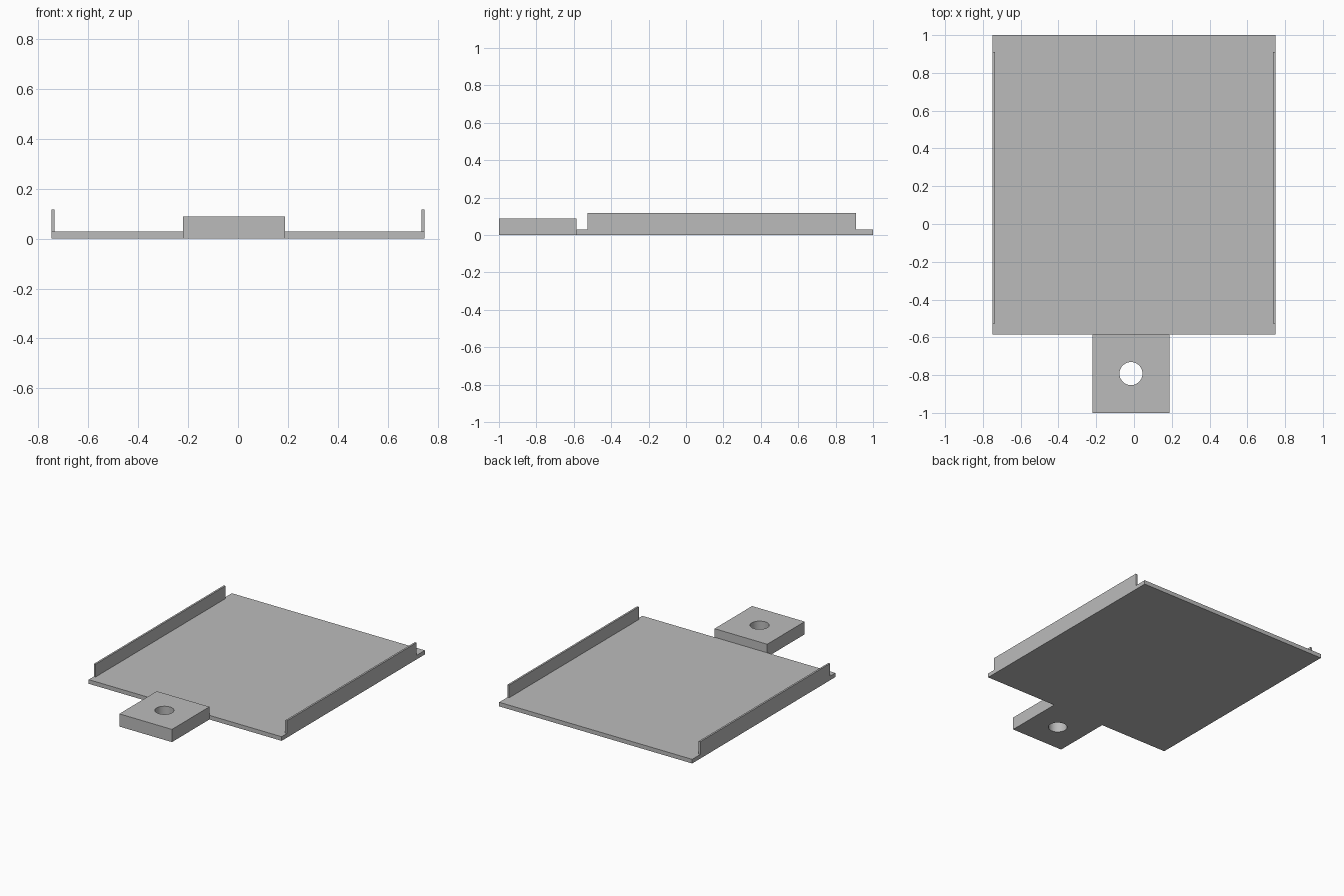
import bpy, bmesh, math

cube = bpy.data.objects.get("Cube")
if cube:
    bpy.data.objects.remove(cube, do_unlink=True)

# Single grey material
grey = bpy.data.materials.new("plain grey")
grey.use_nodes = True
colour = (0.5, 0.5, 0.5, 1)
grey.diffuse_color = colour
grey.node_tree.nodes["Principled BSDF"].inputs["Base Color"].default_value = colour


def slab(name, x0, x1, y0, y1, z0, z1, hole=None, sides=48):
    """Extruded rectangle, optionally pierced by a round hole (x, y, radius)."""
    bm = bmesh.new()
    loops = [[(x0, y0), (x1, y0), (x1, y1), (x0, y1)]]
    if hole:
        cx, cy, r = hole
        angles = [2 * math.pi * i / sides for i in range(sides)]
        loops.append([(cx + r * math.cos(a), cy + r * math.sin(a)) for a in angles])
    edges = []
    for loop in loops:
        verts = [bm.verts.new((x, y, z0)) for x, y in loop]
        edges += [bm.edges.new((v, verts[i - 1])) for i, v in enumerate(verts)]
    if hole:
        bmesh.ops.triangle_fill(bm, use_beauty=True, edges=edges)
    else:
        bm.faces.new(bm.verts)
    result = bmesh.ops.extrude_face_region(bm, geom=bm.faces[:])
    top = [g for g in result["geom"] if isinstance(g, bmesh.types.BMVert)]
    bmesh.ops.translate(bm, verts=top, vec=(0, 0, z1 - z0))
    bmesh.ops.recalc_face_normals(bm, faces=bm.faces[:])
    mesh = bpy.data.meshes.new(name)
    bm.to_mesh(mesh)
    bm.free()
    mesh.materials.append(grey)
    obj = bpy.data.objects.new(name, mesh)
    bpy.context.collection.objects.link(obj)
    return obj


half_width, floor, front = 0.748, 0.029, -0.585

# Base plate
slab("base_plate", -half_width, half_width, front, 1, 0, floor)

# Upright side rails
rail = 0.013
slab("left_rail", half_width - rail, half_width, -0.527, 0.91, floor, 0.118)
slab("right_rail", -half_width, rail - half_width, -0.527, 0.91, floor, 0.118)

# Front tab with a round through hole
tab = slab("front_tab", -0.22, 0.188, -1, front, 0, 0.089, hole=(-0.016, -0.792, 0.061))
bpy.context.view_layer.objects.active = tab
tab.select_set(True)
bpy.ops.object.shade_smooth_by_angle(angle=math.radians(30))
